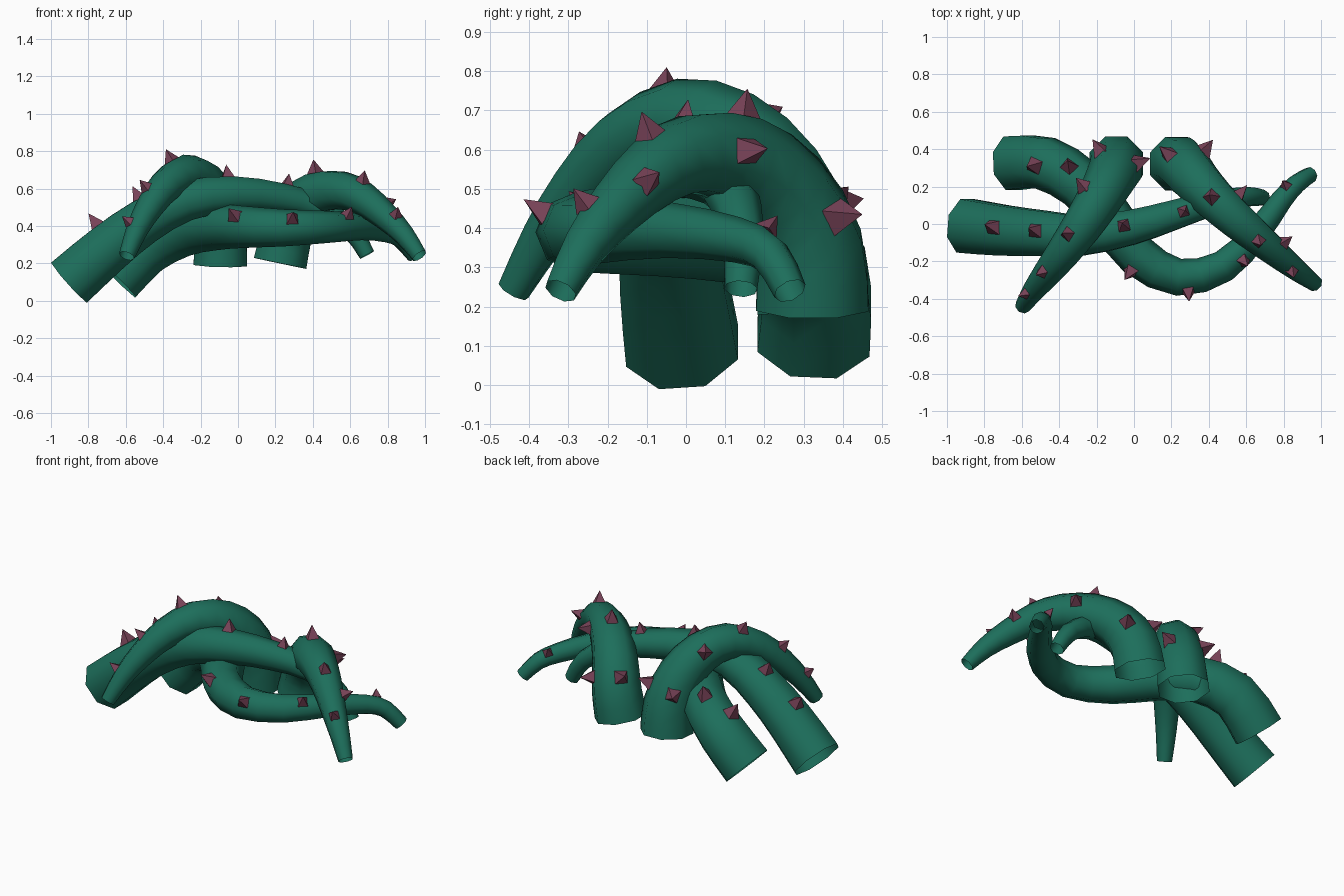
import bpy
import bmesh
import math
from mathutils import Vector

cube = bpy.data.objects.get("Cube")
if cube:
    bpy.data.objects.remove(cube, do_unlink=True)

SIDES = 8
BASE_RADIUS = 0.155
TIP_RADIUS = 0.043


def make_material(name, color):
    mat = bpy.data.materials.new(name)
    mat.use_nodes = True
    mat.diffuse_color = color
    mat.node_tree.nodes["Principled BSDF"].inputs["Base Color"].default_value = color
    return mat


GREEN = make_material("vine green", (0.012, 0.157, 0.105, 1))
PLUM = make_material("thorn plum", (0.19, 0.056, 0.098, 1))


def smooth_path(points, steps=2):
    """Catmull-Rom samples through the given points."""
    pts = [Vector(p) for p in points]
    pts = [2 * pts[0] - pts[1]] + pts + [2 * pts[-1] - pts[-2]]
    out = []
    for a, b, c, d in zip(pts, pts[1:], pts[2:], pts[3:]):
        for i in range(steps):
            t = i / steps
            out.append(0.5 * (2 * b + (c - a) * t + (2 * a - 5 * b + 4 * c - d) * t ** 2
                              + (3 * b - a - 3 * c + d) * t ** 3))
    return out + [pts[-2]]


def finish(name, bm, mat, smooth):
    bmesh.ops.recalc_face_normals(bm, faces=bm.faces)
    mesh = bpy.data.meshes.new(name)
    bm.to_mesh(mesh)
    bm.free()
    mesh.materials.append(mat)
    for face in mesh.polygons:
        face.use_smooth = smooth
    bpy.context.collection.objects.link(bpy.data.objects.new(name, mesh))


def build_vine(name, points, thorns):
    path = smooth_path(points)
    last = len(path) - 1
    lengths = [0]
    for a, b in zip(path, path[1:]):
        lengths.append(lengths[-1] + (b - a).length)
    radii = [BASE_RADIUS + (TIP_RADIUS - BASE_RADIUS) * (s / lengths[-1]) ** 1.2
             for s in lengths]
    tangents = [(path[min(i + 1, last)] - path[max(i - 1, 0)]).normalized()
                for i in range(last + 1)]

    # Open tapered tube with a steadily carried frame
    bm = bmesh.new()
    rings = []
    side = tangents[0].cross(Vector((0, 1, 0)))
    for p, r, t in zip(path, radii, tangents):
        side = (side - t * side.dot(t)).normalized()
        up = t.cross(side)
        rings.append([bm.verts.new(p + r * (side * math.cos(a) + up * math.sin(a)))
                      for a in (math.tau * (k + 0.5) / SIDES for k in range(SIDES))])
    for low, high in zip(rings, rings[1:]):
        for k in range(SIDES):
            n = (k + 1) % SIDES
            bm.faces.new((low[k], low[n], high[n], high[k]))
    finish(name, bm, GREEN, True)

    # Four-sided thorns standing on the tube
    bm = bmesh.new()
    for thorn in thorns:
        target = Vector(thorn)
        best = None
        for i in range(last):
            seg = path[i + 1] - path[i]
            f = max(0, min(1, (target - path[i]).dot(seg) / seg.length_squared))
            foot = path[i] + seg * f
            gap = (target - foot).length
            if best is None or gap < best[0]:
                best = (gap, foot, radii[i] + (radii[i + 1] - radii[i]) * f, seg.normalized())
        _, foot, r, along = best
        out = target - foot
        out = (out - along * out.dot(along)).normalized()
        across = along.cross(out)
        half = 0.015 + 0.165 * r
        center = foot + out * r * 0.88
        apex = bm.verts.new(center + out * (0.033 + 0.4 * r))
        base = [bm.verts.new(center + half * (along * u + across * v))
                for u, v in ((1, 1), (-1, 1), (-1, -1), (1, -1))]
        bm.faces.new(base)
        for k in range(4):
            bm.faces.new((base[k], base[(k + 1) % 4], apex))
    finish(name + "_thorns", bm, PLUM, False)


# Long vine rising from the right
build_vine("long_vine",
           [(-.9, -.01, .1), (-.7, -.035, .275), (-.5, -.05, .425), (-.28, -.06, .535),
            (-.02, -.02, .57), (.22, .05, .55), (.42, .11, .5), (.6, .145, .385),
            (.69, .14, .245)],
           [(-.77, -.01, .43), (-.54, -.03, .57), (-.06, 0, .7), (.27, .07, .66)])

# Low winding vine
build_vine("winding_vine",
           [(-.65, .325, .12), (-.475, .325, .285), (-.28, .21, .375), (-.12, .02, .395),
            (.02, -.17, .395), (.24, -.285, .39), (.48, -.225, .395), (.66, -.045, .395),
            (.79, .13, .37), (.87, .215, .33), (.945, .265, .24)],
           [(-.55, .31, .44), (-.35, .31, .48), (-.03, -.27, .47), (.29, -.36, .44),
            (.58, -.19, .445), (.8, .225, .42)])

# Tall arching vine
build_vine("tall_arch_vine",
           [(-.095, .325, .192), (-.095, .305, .36), (-.13, .235, .52), (-.195, .12, .635),
            (-.285, -.02, .675), (-.385, -.16, .615), (-.47, -.27, .505), (-.54, -.36, .38),
            (-.595, -.44, .24)],
           [(-.275, .195, .69), (-.18, .39, .46), (0, .32, .46), (-.38, -.05, .8),
            (-.52, -.27, .64), (-.605, -.38, .44)])

# Short arching vine on the left
build_vine("short_arch_vine",
           [(.225, .322, .2), (.26, .315, .35), (.32, .245, .485), (.42, .14, .57),
            (.55, .02, .59), (.67, -.08, .545), (.79, -.18, .45), (.89, -.26, .35),
            (.97, -.32, .24)],
           [(.2, .36, .46), (.38, .4, .43), (.41, .15, .71), (.58, .18, .6),
            (.67, -.1, .66), (.8, -.1, .52), (.85, -.27, .48)])
